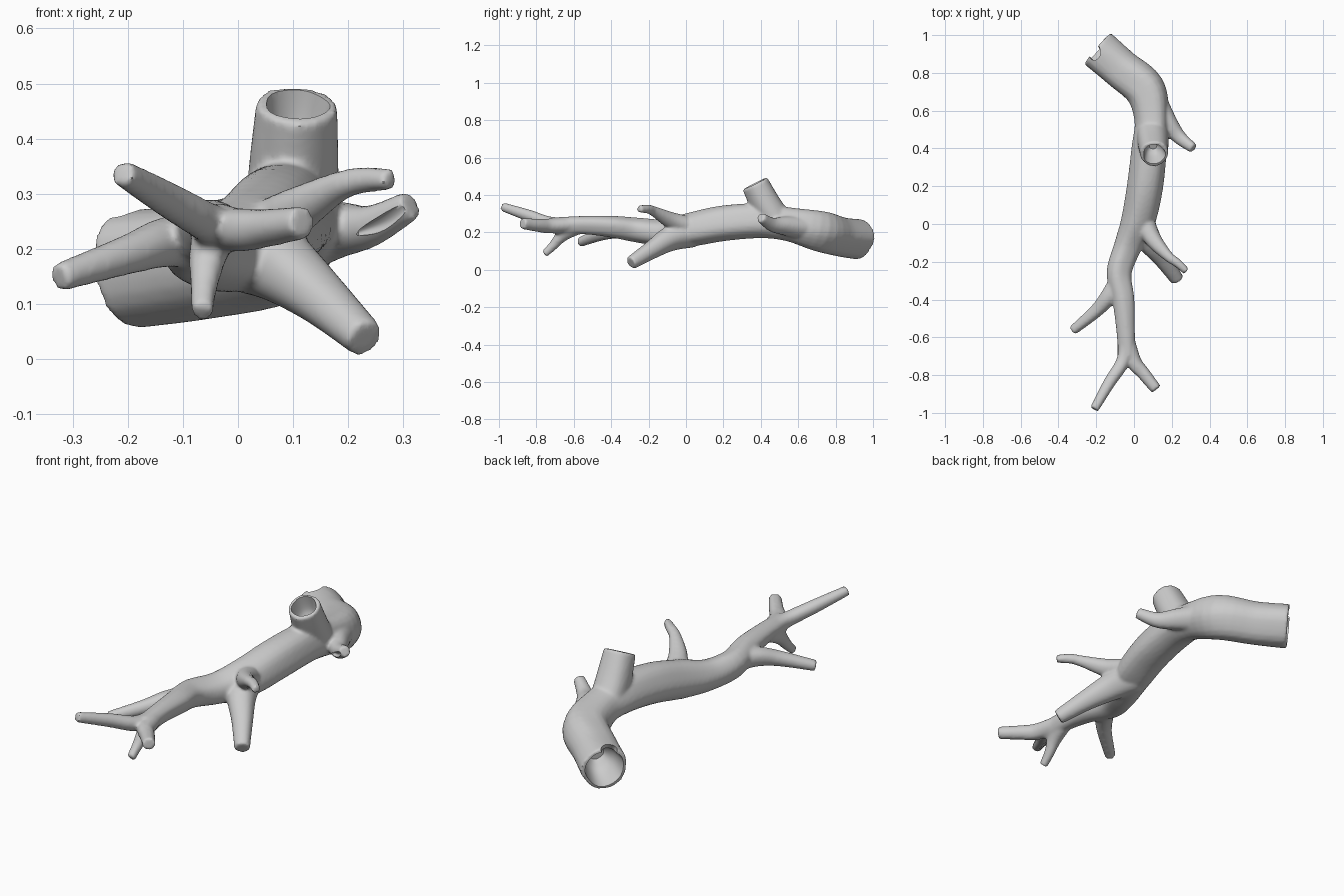
import bpy, bmesh, math
from mathutils import Vector


def spline(pts, steps=5):
    # Catmull-Rom through (x, y, z, radius) points
    p = [Vector(q) for q in pts]
    p = [2 * p[0] - p[1]] + p + [2 * p[-1] - p[-2]]
    out = []
    for i in range(1, len(p) - 2):
        a, b, c, d = p[i - 1:i + 3]
        for s in range(steps):
            t = s / steps
            out.append(0.5 * (2 * b + (c - a) * t + (2 * a - 5 * b + 4 * c - d) * t * t
                              + (3 * b - a - 3 * c + d) * t ** 3))
    return out + [p[-2]]


def tube(bm, pts, ripple=0.0, sides=24):
    # closed tube along a path, with lengthwise bark ridges
    path = spline(pts)
    rings = []
    for i, q in enumerate(path):
        lo, hi = path[max(i - 1, 0)], path[min(i + 1, len(path) - 1)]
        t = (hi - lo).to_3d().normalized()
        u = t.cross(Vector((0.3, 0.1, 1))).normalized()
        v = u.cross(t)
        ring = []
        for k in range(sides):
            a = math.tau * k / sides
            r = q[3] * (1 + ripple * (math.sin(3 * a + i * 0.15) + 0.6 * math.sin(5 * a - i * 0.1)))
            ring.append(bm.verts.new(q.to_3d() + (u * math.cos(a) + v * math.sin(a)) * r))
        rings.append(ring)
    faces = [bm.faces.new(rings[0]), bm.faces.new(rings[-1])]
    for a, b in zip(rings, rings[1:]):
        for k in range(sides):
            n = (k + 1) % sides
            faces.append(bm.faces.new((a[k], a[n], b[n], b[k])))
    bmesh.ops.recalc_face_normals(bm, faces=faces)


def make_object(name, tubes):
    bm = bmesh.new()
    for pts, ripple in tubes:
        tube(bm, pts, ripple)
    me = bpy.data.meshes.new(name)
    bm.to_mesh(me)
    bm.free()
    ob = bpy.data.objects.new(name, me)
    bpy.context.collection.objects.link(ob)
    return ob


# trunk, ending in the front fork
trunk = [(-0.195, 0.925, 0.165, 0.108), (-0.07, 0.82, 0.18, 0.105), (0.06, 0.71, 0.21, 0.108),
         (0.095, 0.55, 0.245, 0.09), (0.083, 0.4, 0.262, 0.093), (0.06, 0.2, 0.247, 0.095),
         (0.022, 0.02, 0.213, 0.09), (-0.035, -0.12, 0.197, 0.073), (-0.08, -0.26, 0.213, 0.066),
         (-0.057, -0.4, 0.232, 0.058), (-0.045, -0.55, 0.24, 0.049), (-0.035, -0.7, 0.235, 0.046)]
fork_left = [(-0.04, -0.62, 0.24, 0.04), (-0.06, -0.73, 0.25, 0.036),
             (-0.13, -0.84, 0.29, 0.032), (-0.21, -0.98, 0.337, 0.024)]
fork_right = [(-0.035, -0.62, 0.24, 0.04), (0.0, -0.73, 0.235, 0.04),
              (0.05, -0.79, 0.238, 0.035), (0.118, -0.875, 0.248, 0.03)]
fork_down = [(-0.045, -0.58, 0.23, 0.04), (-0.055, -0.66, 0.185, 0.034),
             (-0.062, -0.71, 0.13, 0.025), (-0.065, -0.757, 0.085, 0.021)]
left_branch = [(-0.08, -0.3, 0.215, 0.05), (-0.135, -0.385, 0.212, 0.045),
               (-0.2, -0.46, 0.19, 0.036), (-0.325, -0.565, 0.148, 0.026)]
low_branch = [(0.02, 0.03, 0.2, 0.08), (0.075, -0.08, 0.17, 0.068),
              (0.15, -0.18, 0.11, 0.05), (0.23, -0.295, 0.037, 0.036)]
high_branch = [(0.05, 0.02, 0.23, 0.055), (0.1, -0.08, 0.265, 0.045),
               (0.18, -0.17, 0.312, 0.028), (0.228, -0.205, 0.325, 0.024), (0.278, -0.25, 0.325, 0.02)]
side_branch = [(0.1, 0.66, 0.22, 0.07), (0.175, 0.54, 0.235, 0.053),
               (0.24, 0.46, 0.242, 0.038), (0.315, 0.4, 0.28, 0.027)]
stump = [(0.095, 0.49, 0.25, 0.085), (0.1, 0.43, 0.345, 0.082), (0.107, 0.37, 0.462, 0.074)]

log = make_object("hollow_log", [(trunk, 0.035)] + [
    (b, 0.02) for b in (fork_left, fork_right, fork_down, left_branch,
                        low_branch, high_branch, side_branch, stump)])

# hollows: trunk end, ragged notch, stump top, split side branch
hollows = [
    [(-0.26, 0.978, 0.158, 0.098), (-0.19, 0.921, 0.165, 0.09), (-0.12, 0.862, 0.174, 0.07),
     (-0.08, 0.828, 0.179, 0.035)],
    [(-0.25, 0.965, 0.3, 0.05), (-0.21, 0.905, 0.255, 0.036), (-0.185, 0.87, 0.22, 0.02)],
    [(0.111, 0.35, 0.502, 0.062), (0.107, 0.37, 0.462, 0.058), (0.103, 0.4, 0.402, 0.042),
     (0.101, 0.415, 0.372, 0.02)],
    [(0.30, 0.365, 0.275, 0.015), (0.26, 0.405, 0.245, 0.014), (0.215, 0.445, 0.228, 0.006)],
]

# fuse the branches into one skin, soften the joints, then cut the hollows
rm = log.modifiers.new("fuse", 'REMESH')
rm.mode = 'VOXEL'
rm.voxel_size = 0.008
sm = log.modifiers.new("soften", 'SMOOTH')
sm.factor = 0.5
sm.iterations = 7
cutters = []
for i, h in enumerate(hollows):
    c = make_object("hollow_cutter_%d" % i, [(h, 0.03)])
    c.hide_render = True
    b = log.modifiers.new("hollow", 'BOOLEAN')
    b.operation = 'DIFFERENCE'
    b.solver = 'EXACT'
    b.object = c
    cutters.append(c)

dg = bpy.context.evaluated_depsgraph_get()
log.data = bpy.data.meshes.new_from_object(log.evaluated_get(dg))
log.modifiers.clear()
for c in cutters:
    bpy.data.objects.remove(c)

# one plain bark colour
bark = bpy.data.materials.new("grey bark")
bark.diffuse_color = (0.6, 0.6, 0.6, 1)
log.data.materials.clear()
log.data.materials.append(bark)

bpy.ops.object.select_all(action='DESELECT')
log.select_set(True)
bpy.context.view_layer.objects.active = log
bpy.ops.object.shade_smooth_by_angle(angle=math.radians(50))
